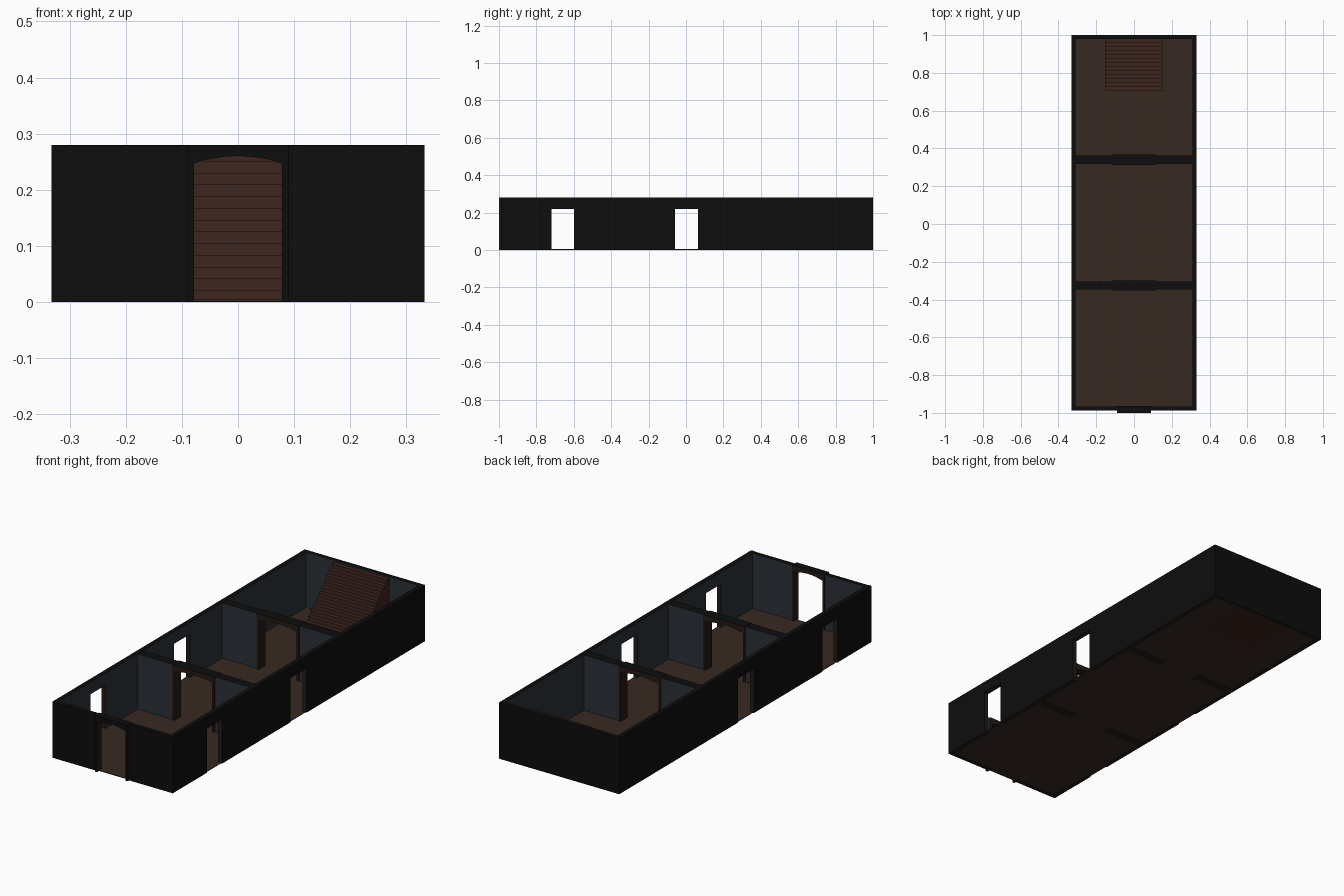
import bpy, bmesh

if "Cube" in bpy.data.objects:
    bpy.data.objects.remove(bpy.data.objects["Cube"])

def mat(name, r, g, b):
    m = bpy.data.materials.new(name)
    m.diffuse_color = (r, g, b, 1)
    m.use_nodes = True
    m.node_tree.nodes["Principled BSDF"].inputs["Base Color"].default_value = m.diffuse_color
    return m

BLACK = mat("black_shell", .004, .004, .004)
BLUE = mat("slate_wall", .024, .031, .038)
TRIM = mat("dark_trim", .018, .010, .007)
FLOOR = mat("floor_brown", .039, .022, .016)
STAIR = mat("stair_red_brown", .047, .019, .013)
H = 0.28

def prism(name, outline, lo, hi, axis, cap=BLUE, rim=TRIM, shell=True):
    """Extrude an outline (u, z) along x or y; paint exterior, caps and reveals."""
    bm = bmesh.new()
    place = (lambda u, z, d: (d, u, z)) if axis == 'x' else (lambda u, z, d: (u, d, z))
    a = [bm.verts.new(place(u, z, lo)) for u, z in outline]
    b = [bm.verts.new(place(u, z, hi)) for u, z in outline]
    caps = [bm.faces.new(a), bm.faces.new(b[::-1])]
    n = len(outline)
    for i in range(n):
        j = (i + 1) % n
        bm.faces.new((a[i], b[i], b[j], a[j]))
    bmesh.ops.recalc_face_normals(bm, faces=bm.faces)
    mats = [cap, rim, BLACK]
    for f in bm.faces:
        c = f.calc_center_median()
        f.material_index = 0 if f in caps else 1
        ax, ay = f.normal.x, f.normal.y
        outside = (ax * c.x > 0 and abs(ax) > .9 and all(abs(v.co.x) > .328 for v in f.verts)) \
            or (ay > .9 and c.y > .995) or (ay < -.9 and c.y < -.98)
        if shell and (outside or (f.normal.z > .9 and c.z > .27)):
            f.material_index = 2
    me = bpy.data.meshes.new(name)
    bm.to_mesh(me)
    bm.free()
    for m in mats:
        me.materials.append(m)
    ob = bpy.data.objects.new(name, me)
    bpy.context.collection.objects.link(ob)
    return ob

def arch(w, spring, rise, half, top, n=12):
    """Panel outline with an arched doorway notched from the bottom."""
    pts = [(-half, top), (-half, 0), (-w, 0)]
    for i in range(n + 1):
        t = -1 + 2 * i / n
        pts.append((w * t, spring + rise * (1 - t * t)))
    return pts + [(w, 0), (half, 0), (half, top)]

def door_wall(name, w, frame_half, y0, y1, f0, f1, half):
    prism(name, arch(w + .004, .251, .013, half, H - .001), y0, y1, 'y')
    prism(name + "_door_frame", arch(w, .247, .013, frame_half, H), f0, f1, 'y', cap=TRIM)

# long side walls, each with two doorways
side = [(-.988, H), (-.988, 0)]
for y0, y1 in ((-.72, -.60), (-.06, .065)):
    side += [(y0, 0), (y0, .22), (y1, .22), (y1, 0)]
side += [(1, 0), (1, H)]
prism("right_wall", side, .31, .332, 'x')
prism("left_wall", side, -.332, -.31, 'x')

# end walls and dividers with arched doorways
prism("back_wall", [(-.31, 0), (.31, 0), (.31, H), (-.31, H)], .98, 1, 'y')
door_wall("front_wall", .078, .09, -.988, -.967, -1, -.963, .31)
door_wall("front_divider", .104, .116, -.348, -.304, -.353, -.299, .31)
door_wall("back_divider", .104, .116, .318, .362, .313, .367, .31)

# thin floor slab
prism("floor", [(-.328, .001), (.328, .001), (.328, .004), (-.328, .004)],
      -.985, .997, 'y', FLOOR, FLOOR, shell=False)

# solid staircase rising to the back wall
STEPS, Y0, Y1, TOP = 13, .705, .98, .272
run, rise = (Y1 - Y0) / STEPS, TOP / STEPS
prof = [(Y1, 0), (Y0, 0)]
for i in range(STEPS):
    prof += [(Y0 + i * run, (i + 1) * rise), (Y0 + (i + 1) * run, (i + 1) * rise)]
prism("staircase", prof, -.153, .15, 'x', STAIR, STAIR, shell=False)
